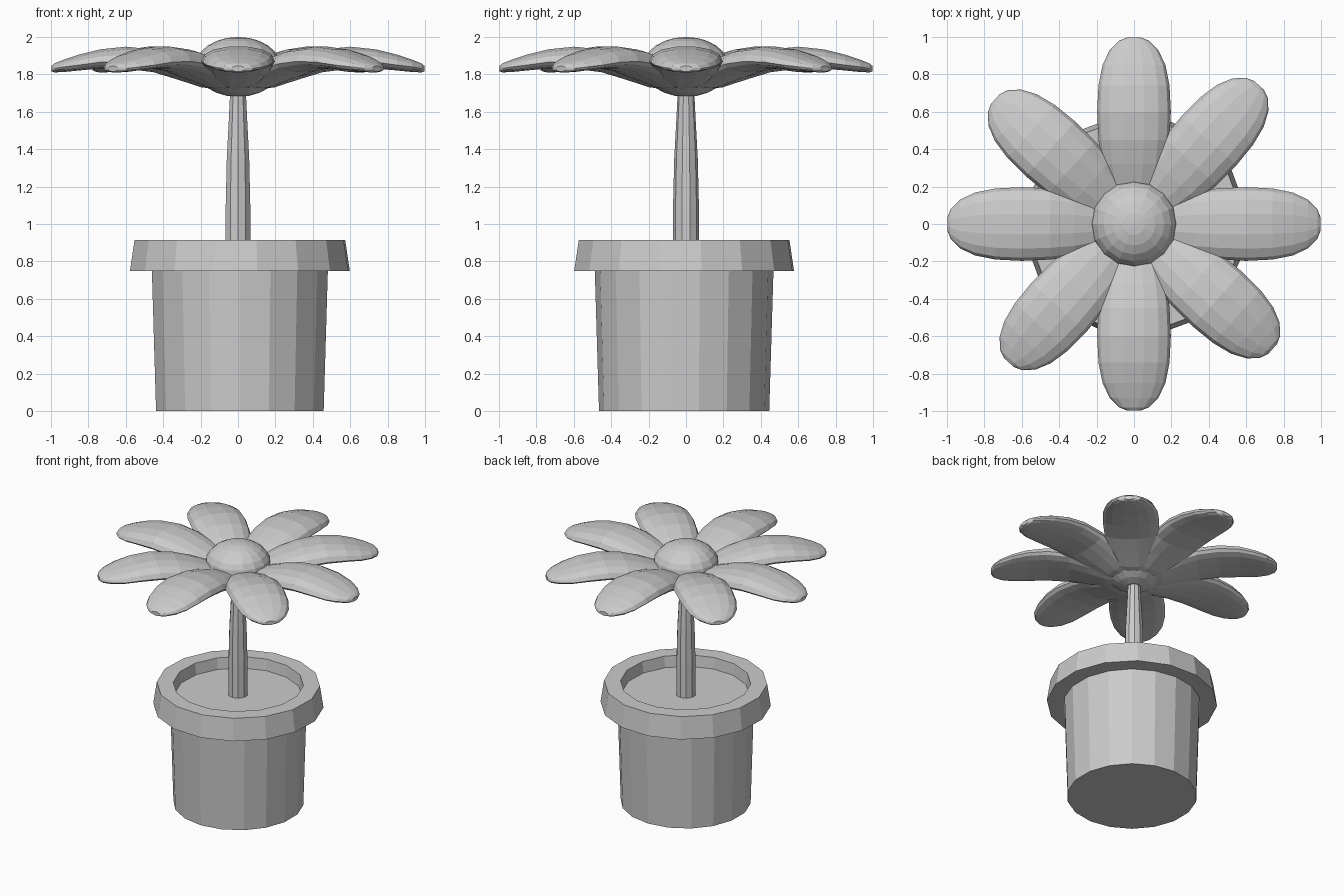
import bpy, bmesh, math
from mathutils import Matrix

cube = bpy.data.objects.get("Cube")
if cube:
    bpy.data.objects.remove(cube, do_unlink=True)

# One plain grey for the whole model
grey = bpy.data.materials.new("plain_grey")
grey.use_nodes = True
colour = (0.6, 0.6, 0.6, 1)
grey.diffuse_color = colour
grey.node_tree.nodes["Principled BSDF"].inputs["Base Color"].default_value = colour


def add_object(name, bm):
    bmesh.ops.recalc_face_normals(bm, faces=bm.faces)
    mesh = bpy.data.meshes.new(name)
    bm.to_mesh(mesh)
    bm.free()
    mesh.materials.append(grey)
    obj = bpy.data.objects.new(name, mesh)
    bpy.context.collection.objects.link(obj)
    return obj


def loft(name, rings):
    """Skin a list of point rings and cap both ends."""
    bm = bmesh.new()
    loops = [[bm.verts.new(p) for p in ring] for ring in rings]
    n = len(loops[0])
    for a, b in zip(loops, loops[1:]):
        for i in range(n):
            j = (i + 1) % n
            bm.faces.new((a[i], a[j], b[j], b[i]))
    bm.faces.new(loops[0])
    bm.faces.new(loops[-1])
    return add_object(name, bm)


def lathe(name, profile, sides, turn=0, centre=(0, 0)):
    """Faceted turned shape from (radius, height) pairs."""
    angles = [math.radians(turn) + math.tau * i / sides for i in range(sides)]
    return loft(name, [[(centre[0] + r * math.cos(a), centre[1] + r * math.sin(a), z)
                        for a in angles] for r, z in profile])


# Pot: tapered body, overhanging rim, and soil floor inside the opening
POT = (0.01, -0.01)
lathe("pot_body", [(0.455, 0), (0.478, 0.76)], 18, 10, POT)
lathe("pot_rim", [(0.4, 0.75), (0.595, 0.75), (0.57, 0.915), (0.455, 0.915), (0.445, 0.83)],
      16, 9, POT)

# Stem
lathe("stem", [(0.07, 0.8), (0.069, 1.1), (0.063, 1.35), (0.052, 1.55), (0.042, 1.75)], 10, 18)

# Flower centre: flattened ball
bm = bmesh.new()
bmesh.ops.create_uvsphere(bm, u_segments=16, v_segments=12, radius=1,
                          matrix=Matrix.Translation((0, 0, 1.84)) @ Matrix.Diagonal((0.23, 0.23, 0.16, 1)))
add_object("flower_centre", bm)

# Petal stations: distance out, half width, underside, edge and top heights
STATIONS = [
    (0.05, 0.09, 1.71, 1.75, 1.80),
    (0.20, 0.14, 1.73, 1.79, 1.86),
    (0.32, 0.175, 1.77, 1.825, 1.90),
    (0.45, 0.19, 1.81, 1.855, 1.935),
    (0.60, 0.197, 1.83, 1.87, 1.95),
    (0.74, 0.19, 1.83, 1.865, 1.935),
    (0.85, 0.168, 1.82, 1.85, 1.907),
    (0.93, 0.13, 1.812, 1.84, 1.88),
    (0.98, 0.08, 1.81, 1.832, 1.86),
    (0.998, 0.035, 1.815, 1.83, 1.845),
]


def petal_ring(out, half, low, edge, high, steps=14):
    ring = []
    for i in range(steps):
        a = math.tau * i / steps
        c, s = math.cos(a), math.sin(a)
        across = half * math.copysign(abs(c) ** 0.85, c)
        ring.append((out, across, edge + s * ((high - edge) if s > 0 else (edge - low))))
    return ring


# Eight petals; the diagonal ones are turned slightly past the halfway angle
for i in range(8):
    petal = loft(f"petal_{i + 1}", [petal_ring(*s) for s in STATIONS])
    petal.rotation_euler.z = math.radians(45 * i + 3 * (i % 2))
